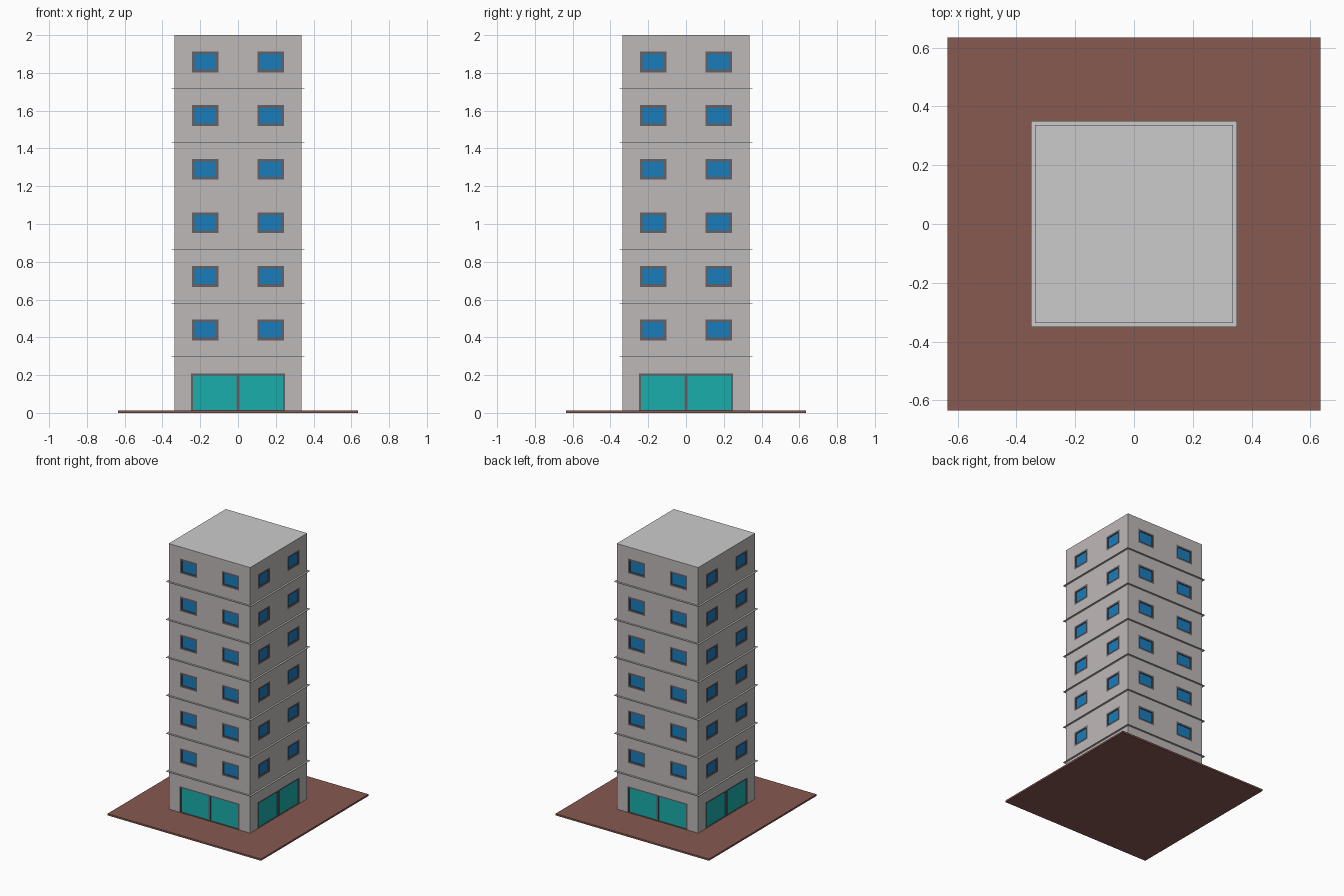
import bpy, bmesh
from math import pi
from mathutils import Matrix, Vector

if "Cube" in bpy.data.objects:
    bpy.data.objects.remove(bpy.data.objects["Cube"])

W = 0.337          # half width of tower
BASE = 0.013       # top of ground slab
FLOORS = 7
STEP = (2.0 - BASE) / FLOORS
RECESS = 0.007     # glass set back from wall face


def material(name, rgb):
    m = bpy.data.materials.new(name)
    m.diffuse_color = (*rgb, 1)
    m.use_nodes = True
    m.node_tree.nodes["Principled BSDF"].inputs["Base Color"].default_value = m.diffuse_color
    return m


def finish(name, bm, mat=None):
    me = bpy.data.meshes.new(name)
    bm.to_mesh(me)
    bm.free()
    ob = bpy.data.objects.new(name, me)
    bpy.context.collection.objects.link(ob)
    if mat:
        me.materials.append(mat)
    return ob


def box(name, half, z0, z1, mat=None):
    bm = bmesh.new()
    bmesh.ops.create_cube(bm, size=1, matrix=Matrix.Translation((0, 0, (z0 + z1) / 2))
                          @ Matrix.Diagonal((2 * half, 2 * half, z1 - z0, 1)))
    return finish(name, bm, mat)


# Rectangles are (x0, z0, x1, z1) on the front wall
def corners(r, depth=0.0):
    x0, z0, x1, z1 = r
    y = -W + depth
    return [Vector(p) for p in ((x0, y, z0), (x1, y, z0), (x1, y, z1), (x0, y, z1))]


def ring(a, b):
    return [[a[i], a[(i + 1) % 4], b[(i + 1) % 4], b[i]] for i in range(4)]


walls, frames, panes, doors = [], [], [], []


def opening(outer, inner, glass):
    """Flush frame, short reveal and recessed pane."""
    o, i, back = corners(outer), corners(inner), corners(inner, RECESS)
    frames.extend(ring(o, i) + ring(i, back))
    glass.append(back)


def wall_grid(xs, zs, holes):
    for i in range(len(xs) - 1):
        for j in range(len(zs) - 1):
            if (i, j) not in holes:
                walls.append(corners((xs[i], zs[j], xs[i + 1], zs[j + 1])))


# Ground floor with a double glass door
D, DT = 0.248, 0.209
wall_grid([-W, -D, D, W], [BASE, DT, BASE + STEP], {(1, 0)})
opening((-D, BASE, 0, DT), (-D + 0.01, BASE + 0.003, -0.009, DT - 0.01), doors)
opening((0, BASE, D, DT), (0.009, BASE + 0.003, D - 0.01, DT - 0.01), doors)

# Upper floors with two windows on each side
A, B, F = 0.102, 0.244, 0.014
for n in range(1, FLOORS):
    z = BASE + n * STEP
    lo, hi = z + 0.087, z + 0.197
    wall_grid([-W, -B, -A, A, B, W], [z, lo, hi, z + STEP], {(1, 1), (3, 1)})
    for x0, x1 in ((-B, -A), (A, B)):
        opening((x0, lo, x1, hi), (x0 + F, lo + F, x1 - F, hi - F), panes)


def four_sides(name, quads, mat):
    bm = bmesh.new()
    for k in range(4):
        rot = Matrix.Rotation(k * pi / 2, 3, 'Z')
        for q in quads:
            bm.faces.new([bm.verts.new(rot @ p) for p in q])
    bmesh.ops.remove_doubles(bm, verts=bm.verts, dist=1e-5)
    return finish(name, bm, mat)


four_sides("walls", walls, material("wall_grey", (0.52, 0.48, 0.48)))
four_sides("frames", frames, material("frame_grey", (0.13, 0.12, 0.13)))
four_sides("window_panes", panes, material("window_blue", (0.01, 0.2, 0.5)))
four_sides("door_panes", doors, material("door_teal", (0.01, 0.42, 0.40)))

# Thin ledges between floors
for n in range(1, FLOORS):
    z = BASE + n * STEP
    box(f"floor_ledge_{n}", 0.351, z - 0.001, z + 0.001)

# Flat roof and paved ground plate
box("roof", W, 1.998, 2.0)
box("ground_plate", 0.635, 0, BASE, material("ground_brown", (0.24, 0.10, 0.08)))
